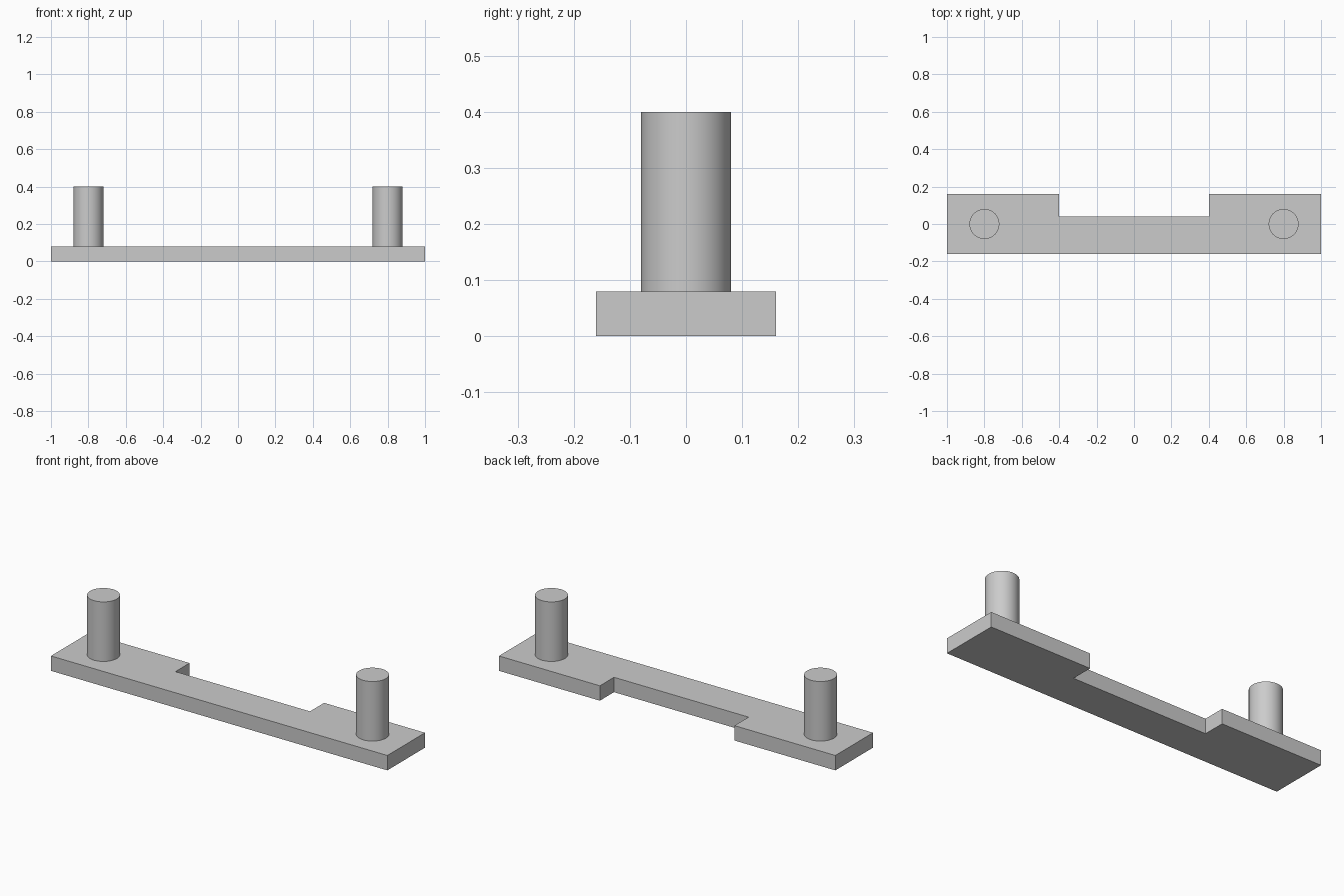
import bpy
import bmesh

cube = bpy.data.objects.get("Cube")
if cube:
    bpy.data.objects.remove(cube, do_unlink=True)

# Single light grey material
GREY = (0.6, 0.6, 0.6, 1)
grey = bpy.data.materials.new("light_grey")
grey.use_nodes = True
grey.diffuse_color = GREY
grey.node_tree.nodes["Principled BSDF"].inputs["Base Color"].default_value = GREY

THICK = 0.08
TOP = 0.4


def add_plate(name, outline, thickness):
    """Extrude a flat outline upward from the ground."""
    bm = bmesh.new()
    face = bm.faces.new([bm.verts.new((x, y, 0)) for x, y in outline])
    result = bmesh.ops.extrude_face_region(bm, geom=[face])
    verts = [v for v in result["geom"] if isinstance(v, bmesh.types.BMVert)]
    bmesh.ops.translate(bm, verts=verts, vec=(0, 0, thickness))
    bmesh.ops.recalc_face_normals(bm, faces=bm.faces)
    mesh = bpy.data.meshes.new(name)
    bm.to_mesh(mesh)
    bm.free()
    mesh.materials.append(grey)
    obj = bpy.data.objects.new(name, mesh)
    bpy.context.collection.objects.link(obj)
    return obj


def add_peg(name, x):
    """Round upright peg standing on the plate."""
    bpy.ops.mesh.primitive_cylinder_add(
        vertices=64, radius=0.08, depth=TOP - THICK,
        location=(x, 0, (TOP + THICK) / 2))
    peg = bpy.context.object
    peg.name = name
    peg.data.materials.append(grey)
    bpy.ops.object.shade_smooth_by_angle()


# Base plate with a notch in the back edge, mirrored about x = 0
half = [(1, -0.16), (1, 0.16), (0.4, 0.16), (0.4, 0.04)]
add_plate("base_plate", half + [(-x, y) for x, y in reversed(half)], THICK)

# Pegs near both ends
for side, sign in (("left", 1), ("right", -1)):
    add_peg(side + "_peg", sign * 0.8)
